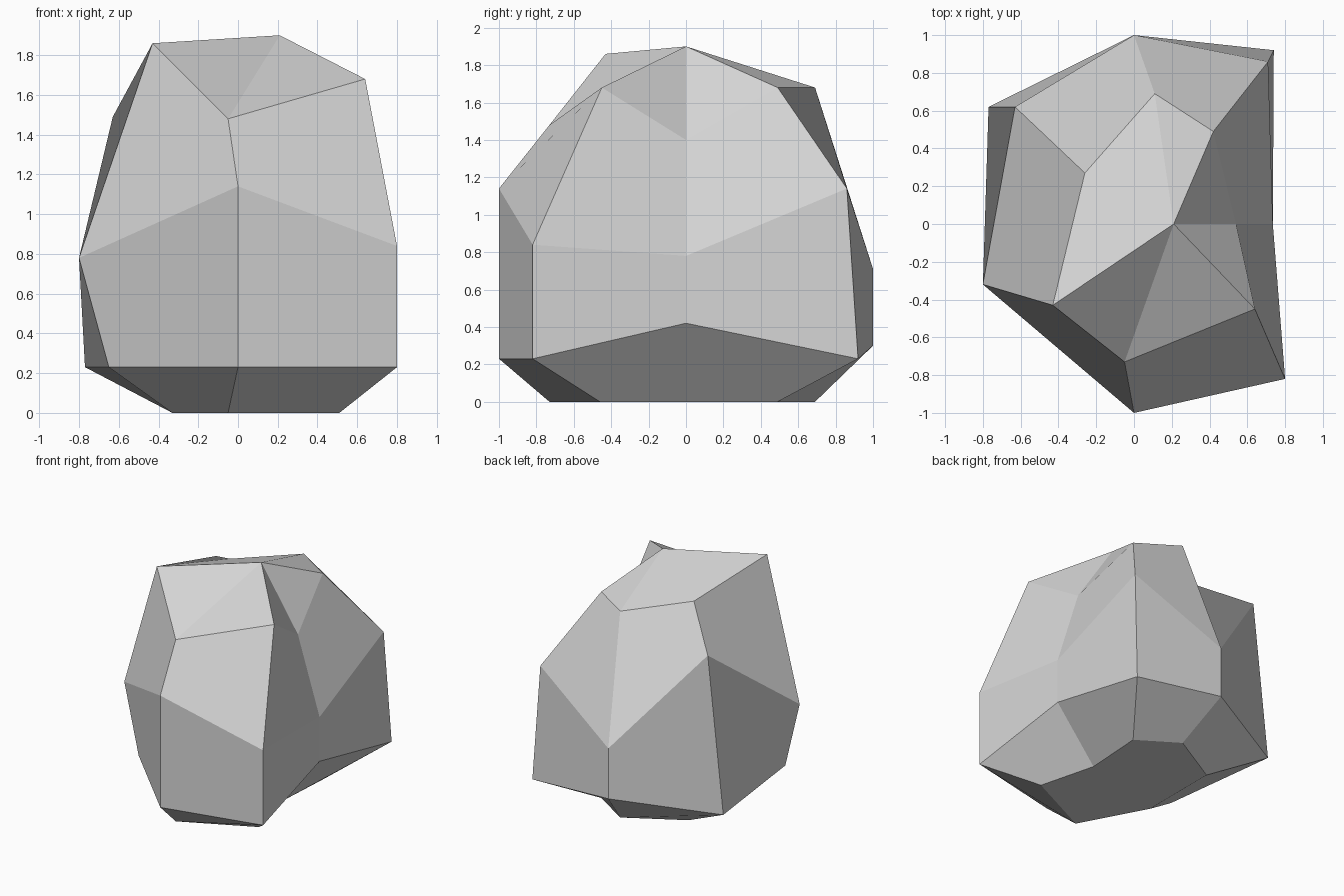
import bpy
import bmesh

# Remove the default cube only
default_cube = bpy.data.objects.get("Cube")
if default_cube:
    bpy.data.objects.remove(default_cube, do_unlink=True)

# Seven-sided rings of the boulder, clockwise from the front corner
PEAK = (.21, 0, 1.9)
CROWN = [(.64, -.45, 1.68), (-.05, -.73, 1.48), (-.43, -.43, 1.86),
         (-.26, .27, 1.7), (.11, .69, 1.68), (.42, .49, 1.68), (.54, 0, 1.4)]
BELLY = [(.8, -.82, .84), (0, -1, 1.14), (-.8, -.32, .78),
         (-.63, .62, 1.49), (0, 1, .71), (.71, .86, 1.14), (.735, 0, .78)]
FOOT = [(.8, -.82, .23), (0, -1, .23), (-.65, -.35, .23),
        (-.77, .62, .23), (0, 1, .3), (.74, .92, .23), (.735, 0, .42)]
BASE = [(.51, -.46, 0), (-.05, -.73, 0), (-.33, -.21, 0),
        (-.33, .44, 0), (.11, .69, 0), (.42, .49, 0), (.39, 0, 0)]


def neighbours(ring):
    """Each corner of a ring paired with the next one round."""
    return list(zip(ring, ring[1:] + ring[:1]))


bm = bmesh.new()
peak = bm.verts.new(PEAK)
rings = [[bm.verts.new(point) for point in ring]
         for ring in (CROWN, BELLY, FOOT, BASE)]

# Top fan around the peak
for corner, following in neighbours(rings[0]):
    bm.faces.new((peak, following, corner))

# Bands of slanted facets between the rings
for upper, lower in zip(rings, rings[1:]):
    for (up, up_next), (low, low_next) in zip(neighbours(upper),
                                              neighbours(lower)):
        bm.faces.new((up, up_next, low_next, low))

# Flat underside
bm.faces.new(rings[-1])

for face in bm.faces:
    face.smooth = False

mesh = bpy.data.meshes.new("boulder")
bm.to_mesh(mesh)
bm.free()
boulder = bpy.data.objects.new("boulder", mesh)
bpy.context.collection.objects.link(boulder)

# Plain grey stone
stone = bpy.data.materials.new("grey_stone")
stone.use_nodes = True
colour = (.66, .66, .66, 1)
stone.diffuse_color = colour
shader = next(n for n in stone.node_tree.nodes if n.type == "BSDF_PRINCIPLED")
shader.inputs["Base Color"].default_value = colour
mesh.materials.append(stone)
